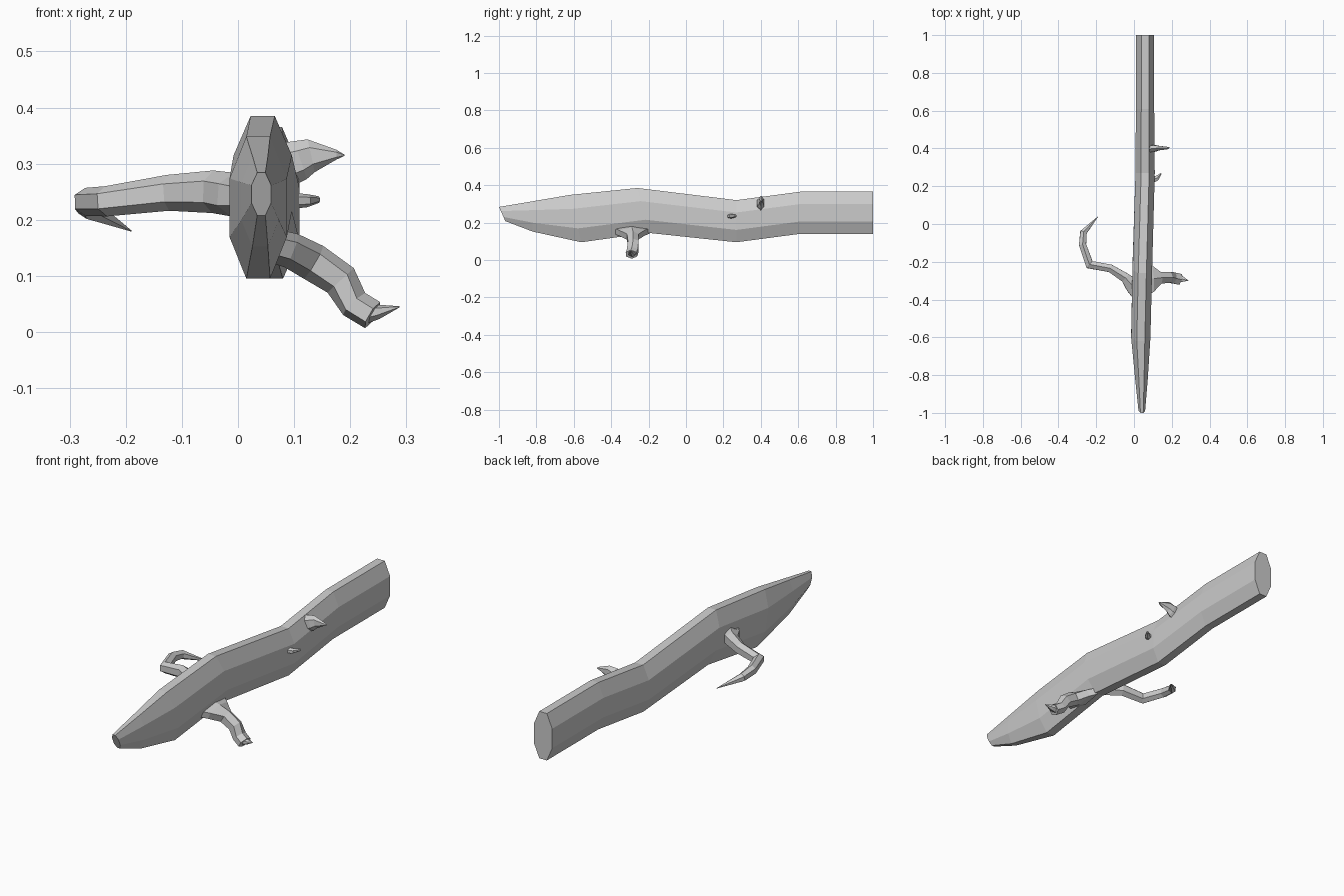
import bpy, bmesh, math
from mathutils import Vector


def loft(name, rings):
    """Skin a list of closed rings (lists of points) and cap both ends."""
    bm = bmesh.new()
    loops = [[bm.verts.new(p) for p in ring] for ring in rings]
    n = len(loops[0])
    for a, b in zip(loops, loops[1:]):
        for i in range(n):
            j = (i + 1) % n
            bm.faces.new((a[i], a[j], b[j], b[i]))
    bm.faces.new(loops[0][::-1])
    bm.faces.new(loops[-1])
    bmesh.ops.recalc_face_normals(bm, faces=bm.faces)
    mesh = bpy.data.meshes.new(name)
    bm.to_mesh(mesh)
    bm.free()
    obj = bpy.data.objects.new(name, mesh)
    bpy.context.collection.objects.link(obj)
    return obj


def twig(name, stations, sides=6):
    """Tube along stations (x, y, z, half width, half height)."""
    pts = [Vector(s[:3]) for s in stations]
    rings = []
    for k, s in enumerate(stations):
        ahead = (pts[min(k + 1, len(pts) - 1)] - pts[k]).normalized()
        behind = (pts[k] - pts[max(k - 1, 0)]).normalized()
        t = (ahead + behind).normalized()
        side = t.cross(Vector((0, 0, 1))).normalized()
        up = side.cross(t)
        rings.append([pts[k] + side * s[3] * math.cos(a) + up * s[4] * math.sin(a)
                      for a in (2 * math.pi * (i + 0.5) / sides for i in range(sides))])
    return loft(name, rings)


# Trunk: flattened octagon sections (y, x min, x max, z bottom, z top, lean in y)
sections = [
    (1.00, 0.010, 0.107, 0.140, 0.365, 0),
    (0.61, 0.010, 0.107, 0.140, 0.365, 0),
    (0.27, 0.008, 0.110, 0.095, 0.320, 0),
    (-0.23, -0.008, 0.096, 0.145, 0.385, -0.03),
    (-0.59, -0.015, 0.087, 0.095, 0.348, -0.03),
    (-0.82, 0.006, 0.073, 0.152, 0.314, 0),
    (-0.983, 0.024, 0.059, 0.208, 0.284, -0.017),
]
c8 = math.cos(math.pi / 8)
rings = []
for y, x0, x1, z0, z1, lean in sections:
    ring = []
    for i in range(8):
        a = math.pi * (i + 0.5) / 4
        u, v = math.cos(a) / c8, math.sin(a) / c8
        ring.append(((x0 + x1) / 2 + u * (x1 - x0) / 2, y + lean * v,
                     (z0 + z1) / 2 + v * (z1 - z0) / 2))
    rings.append(ring)
loft("trunk", rings)

# Long hooked branch on the left side
twig("left_branch", [
    (0.020, -0.345, 0.242, 0.060, 0.034),
    (-0.010, -0.325, 0.245, 0.045, 0.039),
    (-0.045, -0.285, 0.250, 0.030, 0.038),
    (-0.125, -0.235, 0.248, 0.024, 0.032),
    (-0.235, -0.215, 0.233, 0.027, 0.027),
    (-0.272, -0.110, 0.232, 0.022, 0.025),
    (-0.268, -0.045, 0.222, 0.020, 0.021),
    (-0.190, 0.040, 0.180, 0.001, 0.001),
])

# Flared, drooping branch on the right side
twig("right_branch", [
    (0.060, -0.290, 0.155, 0.110, 0.030),
    (0.095, -0.290, 0.145, 0.080, 0.032),
    (0.135, -0.285, 0.124, 0.036, 0.034),
    (0.183, -0.282, 0.092, 0.033, 0.032),
    (0.207, -0.285, 0.050, 0.034, 0.028),
    (0.240, -0.292, 0.030, 0.034, 0.027),
])
twig("right_branch_splinter", [
    (0.225, -0.285, 0.034, 0.026, 0.020),
    (0.250, -0.290, 0.036, 0.020, 0.013),
    (0.288, -0.300, 0.045, 0.001, 0.001),
])

# Two broken stubs on the right side
twig("upper_stub", [
    (0.085, 0.398, 0.298, 0.022, 0.040),
    (0.110, 0.400, 0.306, 0.020, 0.036),
    (0.130, 0.402, 0.314, 0.014, 0.030),
    (0.175, 0.402, 0.316, 0.008, 0.009),
    (0.190, 0.404, 0.315, 0.001, 0.001),
])
twig("lower_stub", [
    (0.095, 0.235, 0.234, 0.022, 0.014),
    (0.122, 0.243, 0.234, 0.015, 0.012),
    (0.144, 0.268, 0.236, 0.003, 0.006),
])
